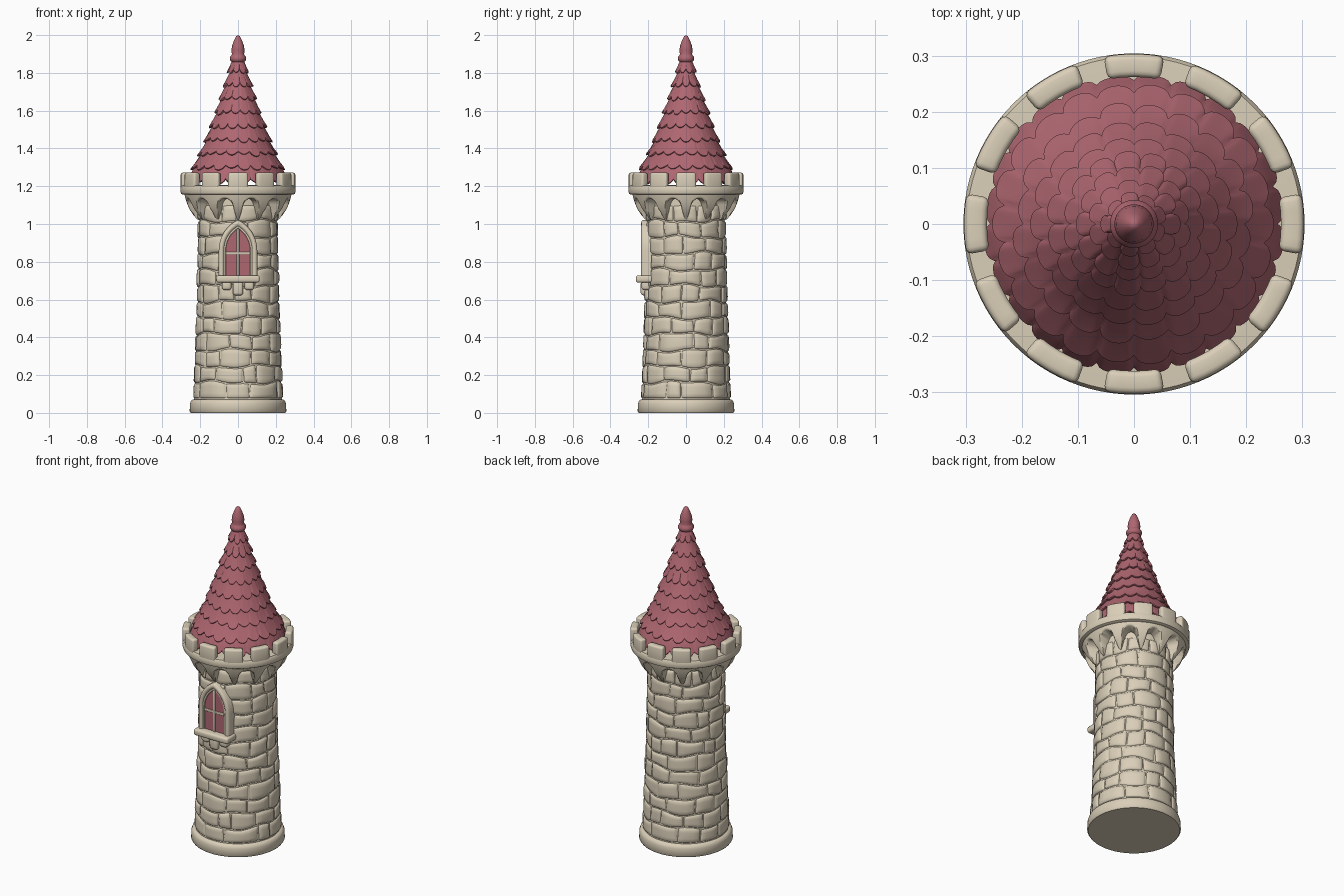
import bpy, bmesh, math, random
from math import sin, cos, pi, tau, radians, sqrt
from mathutils import Vector, Matrix

random.seed(4)
if "Cube" in bpy.data.objects:
    bpy.data.objects.remove(bpy.data.objects["Cube"], do_unlink=True)


def material(name, rgb):
    m = bpy.data.materials.new(name)
    m.use_nodes = True
    m.diffuse_color = (*rgb, 1)
    m.node_tree.nodes["Principled BSDF"].inputs["Base Color"].default_value = (*rgb, 1)
    return m


STONE = material("cream stone", (0.70, 0.62, 0.48))
ROSE = material("rose tile", (0.43, 0.135, 0.165))


def finish(name, bm, mat, angle=40):
    bmesh.ops.remove_doubles(bm, verts=bm.verts, dist=1e-5)
    me = bpy.data.meshes.new(name)
    bm.to_mesh(me)
    bm.free()
    ob = bpy.data.objects.new(name, me)
    bpy.context.collection.objects.link(ob)
    me.materials.append(mat)
    bpy.ops.object.select_all(action='DESELECT')
    ob.select_set(True)
    bpy.context.view_layer.objects.active = ob
    bpy.ops.object.shade_smooth_by_angle(angle=radians(angle))
    return ob


def skin(bm, rows, wrap=False, loop=False):
    """Quads between neighbouring rows of points; loop also closes each row and caps the ends."""
    vs = [[bm.verts.new(p) for p in row] for row in rows]
    n = len(vs[0])
    for i in range(len(vs) if wrap else len(vs) - 1):
        a, b = vs[i], vs[(i + 1) % len(vs)]
        for j in range(n if loop else n - 1):
            k = (j + 1) % n
            bm.faces.new((a[j], b[j], b[k], a[k]))
    if loop:
        bm.faces.new(vs[0])
        bm.faces.new(vs[-1][::-1])


def polar(a, r, z):
    return Vector((r * cos(a), r * sin(a), z))


def lathe(bm, profile, steps=72):
    """profile is a list of (r, z) running upward, or a function of the angle giving one."""
    f = profile if callable(profile) else (lambda a: profile)
    skin(bm, [[polar(tau * i / steps, r, z) for r, z in f(tau * i / steps)]
              for i in range(steps)], wrap=True)


def turned(name, profile, mat, steps=72):
    bm = bmesh.new()
    lathe(bm, profile, steps)
    return finish(name, bm, mat)


def round_edges(bm, width):
    bmesh.ops.recalc_face_normals(bm, faces=bm.faces)
    sharp = [e for e in bm.edges if e.calc_face_angle(0) > 0.7]
    bmesh.ops.bevel(bm, geom=sharp, offset=width, segments=3, profile=0.5, affect='EDGES')


def box(name, centre, size, mat, width):
    bm = bmesh.new()
    bmesh.ops.create_cube(bm, size=1, matrix=Matrix.LocRotScale(centre, None, size))
    round_edges(bm, width)
    return finish(name, bm, mat)


def along(points, z):
    for (z0, r0), (z1, r1) in zip(points, points[1:]):
        if z <= z1:
            return r0 + (r1 - r0) * (z - z0) / (z1 - z0)
    return points[-1][1]


# Foot and inner wall
WALL = [(0.0, 0.243), (0.2, 0.234), (0.6, 0.219), (1.0, 0.213), (1.2, 0.21)]
turned("base_ring", [(0, 0), (0.25, 0), (0.256, 0.008), (0.254, 0.05), (0.249, 0.064),
                     (0.239, 0.071), (0.22, 0.073)], STONE)
turned("wall_core", [(along(WALL, z) - 0.008, z) for z in (0.05, 0.2, 0.6, 1.0, 1.18)], STONE)

# Pillowed wall stones in wavy courses
COURSES, LOW, HIGH = 12, 0.075, 1.1


def course_line(i, a):
    z = LOW + (HIGH - LOW) * i / COURSES
    wave = 0.008 * sin(3 * a + 2.1 * i) + 0.005 * sin(7 * a + 4.7 * i)
    return z + (wave if 0 < i < COURSES else 0)


bm = bmesh.new()
S = [-1, -0.94, -0.8, -0.4, 0, 0.4, 0.8, 0.94, 1]
for c in range(COURSES):
    count = random.choice((10, 11, 12))
    start = random.uniform(0, tau)
    cuts = [start + tau * (k + random.uniform(-0.25, 0.25)) / count for k in range(count)]
    cuts.append(cuts[0] + tau)
    for a0, a1 in zip(cuts, cuts[1:]):
        bulge, lean = random.uniform(-0.002, 0.003), random.uniform(-0.02, 0.02)
        rows = []
        for s in S:
            row = []
            for t in S:
                a = (a0 + a1) / 2 + s * ((a1 - a0) / 2 - 0.007) + lean * t
                zl, zh = course_line(c, a) + 0.002, course_line(c + 1, a) - 0.002
                # pull the corners in a little
                z = (zl + zh) / 2 + t * (zh - zl) / 2 * (1 - 0.1 * s ** 6)
                edge = max(abs(s), abs(t))
                r = along(WALL, z) + bulge * (1 - edge ** 4) - 0.010 * edge ** 10
                row.append(polar(a, r, z))
            rows.append(row)
        skin(bm, rows)
finish("wall_stones", bm, STONE, 60)

# Arched corbels carrying the parapet
FLARE = [(1.02, 0.213), (1.05, 0.238), (1.08, 0.258), (1.12, 0.274), (1.17, 0.287)]


def corbel_profile(a):
    u = abs((a / radians(30)) % 1 - 0.5)
    if u < 0.33:
        low = 1.075 + 0.06 * sqrt(1 - (u / 0.33) ** 2)
    else:
        low = 1.075 - 0.05 * min(1, (u - 0.33) / 0.12)
    rim = 0.006 if u < 0.4 else 0
    outer = [low + (1.17 - low) * k / 6 for k in range(7)]
    return ([(0.195, low), (along(FLARE, low) - rim, low)]
            + [(along(FLARE, z), z) for z in outer[1:]] + [(0.2, 1.17)])


turned("corbel_arches", corbel_profile, STONE, 12 * 24)

# Parapet ring and merlons
turned("parapet_ring", [(0.2, 1.155), (0.292, 1.155), (0.301, 1.16), (0.304, 1.17),
                        (0.304, 1.195), (0.298, 1.204), (0.262, 1.206), (0.2, 1.206)], STONE, 96)
for k in range(12):
    bm = bmesh.new()
    mid = k * radians(30)
    skin(bm, [[polar(mid + radians(10.3) * s, r, z) for r, z in
               ((0.262, 1.18), (0.304, 1.18), (0.303, 1.272), (0.262, 1.272))]
              for s in (-1, -0.5, 0, 0.5, 1)], loop=True)
    round_edges(bm, 0.011)
    finish(f"merlon_{k + 1}", bm, STONE)

# Roof: overlapping rings of scalloped tiles
ROOF = [(1.2, 0.257), (1.28, 0.242), (1.4, 0.182), (1.6, 0.109), (1.8, 0.045), (1.9, 0.025)]
ROWS = 9
for i in range(ROWS):
    low, top = 1.215 + 0.073 * i, min(1.215 + 0.073 * (i + 1) + 0.025, 1.88)
    tiles = 24 - 2 * i + (i // 5)
    lift = [random.uniform(-0.003, 0.003) for _ in range(tiles)]
    drop = [random.uniform(-0.006, 0.006) for _ in range(tiles)]

    def tile_profile(a):
        u = a / tau * tiles + 0.5 * (i % 2)
        n, s = int(u) % tiles, 2 * (u % 1) - 1
        face = 1 - s ** 6
        z0 = low + 0.02 * s * s + drop[n] * face
        lip = 0.006 + (0.006 + lift[n]) * face
        r0 = along(ROOF, z0)
        pts = [(r0 - 0.015, z0 + 0.006), (r0 + lip - 0.003, z0), (r0 + lip, z0 + 0.004)]
        for f in (0.35, 0.7, 1):
            z = z0 + (top - z0) * f
            pts.append((along(ROOF, z) + lip * (1 - f) - 0.004 * f, z))
        return pts

    turned(f"roof_tiles_{i + 1}", tile_profile, ROSE, tiles * 10)

turned("finial", [(0.02, 1.85), (0.037, 1.86), (0.043, 1.87), (0.043, 1.883), (0.036, 1.892),
                  (0.032, 1.9), (0.035, 1.918), (0.031, 1.945), (0.02, 1.975), (0.01, 1.994),
                  (0, 2.0)], ROSE, 40)

# Window: pointed arch frame
SILL, SPRING = 0.72, 0.86


def arch(w, h, y, n=10):
    """Pointed arch outline from the right foot over the tip to the left foot."""
    c = (h * h - w * w) / (2 * w)
    end = math.atan2(h, c)
    half = [Vector((w, y, SILL))] + [
        Vector(((w + c) * cos(end * k / n) - c, y, SPRING + (w + c) * sin(end * k / n)))
        for k in range(n + 1)]
    return half + [Vector((-p.x, p.y, p.z)) for p in half[-2::-1]]


bm = bmesh.new()
loops = [arch(w, h, y) for w, h, y in (
    (0.102, 0.162, -0.16), (0.102, 0.162, -0.226), (0.097, 0.156, -0.235), (0.088, 0.145, -0.238),
    (0.079, 0.134, -0.235), (0.075, 0.129, -0.228), (0.066, 0.119, -0.228), (0.061, 0.113, -0.215))]
skin(bm, list(zip(*loops)))
finish("window_frame", bm, STONE, 50)

# Glass and glazing bars
bm = bmesh.new()
bm.faces.new([bm.verts.new(p) for p in arch(0.07, 0.124, -0.223)[::-1]])
bmesh.ops.recalc_face_normals(bm, faces=bm.faces)
bm.normal_update()
for f in bm.faces:
    if f.normal.y > 0:
        f.normal_flip()
finish("window_glass", bm, ROSE)
box("glazing_bar_upright", (0, -0.222, 0.85), (0.014, 0.016, 0.25), STONE, 0.004)
box("glazing_bar_cross", (0, -0.222, 0.845), (0.13, 0.014, 0.014), STONE, 0.004)

# Window sill and the stones under it
box("window_sill", (0, -0.22, 0.709), (0.23, 0.09, 0.038), STONE, 0.012)
box("sill_bracket_middle", (0, -0.215, 0.66), (0.055, 0.05, 0.075), STONE, 0.014)
for side, s in (("left", 1), ("right", -1)):
    box(f"sill_bracket_{side}", (s * 0.06, -0.21, 0.675), (0.05, 0.05, 0.05), STONE, 0.014)
